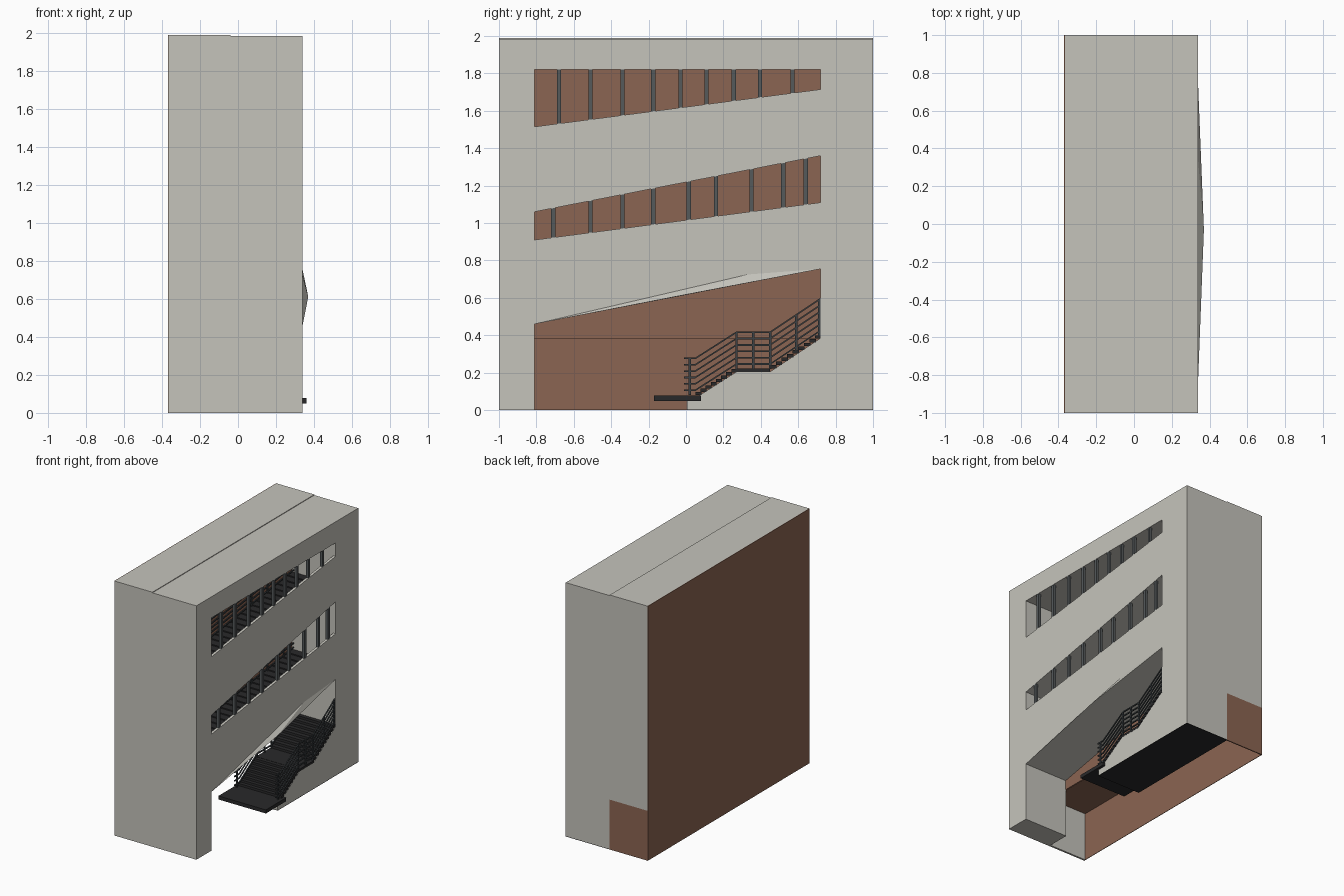
import bpy, bmesh

if "Cube" in bpy.data.objects:
    bpy.data.objects.remove(bpy.data.objects["Cube"])


def material(name, r, g, b):
    m = bpy.data.materials.new(name)
    m.diffuse_color = (r, g, b, 1)
    m.use_nodes = True
    m.node_tree.nodes["Principled BSDF"].inputs["Base Color"].default_value = m.diffuse_color
    return m


GREY = material("pale_concrete", 0.56, 0.55, 0.50)
BROWN = material("brown_plaster", 0.26, 0.13, 0.085)
RAIL = material("rail_steel", 0.045, 0.053, 0.058)
TREAD = material("dark_tread", 0.022, 0.022, 0.023)
MULLION = material("mullion_grey", 0.09, 0.10, 0.105)


def prisms(name, parts, mat):
    """Each part is (yz polygon, x0, x1), extruded along x into one object."""
    bm = bmesh.new()
    for poly, x0, x1 in parts:
        a = [bm.verts.new((x0, y, z)) for y, z in poly]
        b = [bm.verts.new((x1, y, z)) for y, z in poly]
        bm.faces.new(a)
        bm.faces.new(b[::-1])
        n = len(poly)
        for i in range(n):
            j = (i + 1) % n
            bm.faces.new((a[j], a[i], b[i], b[j]))
    bmesh.ops.recalc_face_normals(bm, faces=bm.faces)
    me = bpy.data.meshes.new(name)
    bm.to_mesh(me)
    bm.free()
    me.materials.append(mat)
    ob = bpy.data.objects.new(name, me)
    bpy.context.collection.objects.link(ob)
    return ob


def rect(y0, y1, z0, z1):
    return [(y0, z0), (y1, z0), (y1, z1), (y0, z1)]


def strip(path, lift, t):
    """Band of height t that follows a path."""
    return ([(y, z + lift) for y, z in path] +
            [(y, z + lift + t) for y, z in reversed(path)])


XF, XM, XB = 0.34, -0.04, -0.37      # front face, partition, back face
Y0, Y1 = -0.81, 0.72                 # window ends


def lerp(line, y):
    return line[0] + (line[1] - line[0]) * (y - Y0) / (Y1 - Y0)


def band(lo, hi):
    return [(Y0, lo[0]), (Y1, lo[1]), (Y1, hi[1]), (Y0, hi[0])]


HEADS = [(0.46, 0.755), (1.06, 1.36), (1.82, 1.82)]   # opening tops
SILLS = [(0.91, 1.11), (1.515, 1.715)]                # upper opening bottoms
FLOORS = [(a - 0.23, b - 0.23) for a, b in SILLS]     # upper stair undersides
STAIR = [(0.05, 0.08), (0.27, 0.22), (0.45, 0.22), (Y1, 0.40)]

# front half: piers, roof band, sloped bands and mass below the first flight
parts = [(rect(-1, Y0, 0, 1.985), XM, XF),
         (rect(Y1, 1, 0.004, 1.985), XM, XF),
         (rect(Y0, Y1, 1.82, 1.985), XM, XF)]
for k in range(2):
    parts.append((band(HEADS[k], SILLS[k]), XF - 0.02, XF))
    parts.append((band(HEADS[k], FLOORS[k]), XM, XF - 0.02))
parts.append(([(0.005, 0.004), (Y1, 0.004), (Y1, 0.385), (0.45, 0.205),
               (0.27, 0.205), (0.05, 0.065), (0.005, 0.06)], XM, XF))
prisms("front_walls", parts, GREY)
prisms("dark_base", [(rect(0.005, 1, 0, 0.004), XM, XF)], TREAD)

# rear half: upper mass, open passage below
prisms("rear_mass", [(rect(-1, 1, 0.39, 1.99), XB + 0.004, XM),
                     (rect(-1, -0.985, 0, 0.39), XB + 0.004, XM)], GREY)
prisms("brown_back_wall", [(rect(-1, 1, 0, 1.99), XB, XB + 0.004)], BROWN)
prisms("brown_end_wall", [(rect(0.992, 1, 0, 0.39), XB + 0.004, XM)], BROWN)
prisms("passage_ceiling", [(rect(-0.985, 0.992, 0.383, 0.39), XB + 0.004, XM)], BROWN)
prisms("brown_partition", [(band((0.385, 0.39), HEADS[0]), XM, XM + 0.005)] +
       [(band(FLOORS[k], HEADS[k + 1]), XM, XM + 0.005) for k in range(2)], BROWN)

# slight bulge above the lowest opening
bm = bmesh.new()
v = [bm.verts.new(p) for p in ((XF, Y0, 0.46), (0.37, -0.03, 0.612),
                               (XF, Y1, 0.755), (XF, 0.33, 0.725))]
for f in ((0, 1, 3), (1, 2, 3), (0, 2, 1), (0, 3, 2)):
    bm.faces.new([v[i] for i in f])
bmesh.ops.recalc_face_normals(bm, faces=bm.faces)
me = bpy.data.meshes.new("head_bulge")
bm.to_mesh(me)
bm.free()
me.materials.append(GREY)
bpy.context.collection.objects.link(bpy.data.objects.new("head_bulge", me))

# window mullions
MULLIONS = [(-0.71, -0.51, -0.34, -0.175, 0.015, 0.16, 0.35, 0.52, 0.64),
            (-0.68, -0.51, -0.34, -0.175, -0.03, 0.11, 0.255, 0.395, 0.57)]
parts = []
for k, ys in enumerate(MULLIONS):
    for y in ys:
        a, b = y - 0.011, y + 0.011
        parts.append(([(a, lerp(SILLS[k], a)), (b, lerp(SILLS[k], b)),
                       (b, lerp(HEADS[k + 1], b)), (a, lerp(HEADS[k + 1], a))],
                      XF - 0.022, XF - 0.001))
prisms("window_mullions", parts, MULLION)

# stair treads
prisms("entry_platform", [(rect(-0.17, 0.08, 0.05, 0.078), -0.05, 0.36)], TREAD)


def steps(p, q, n, x0, x1):
    dy, dz = (q[0] - p[0]) / n, (q[1] - p[1]) / n
    return [(rect(p[0] + i * dy, p[0] + (i + 1.15) * dy if i < n - 1 else q[0],
                  p[1] + (i + 1) * dz - 0.018, p[1] + (i + 1) * dz), x0, x1)
            for i in range(n)]


parts = steps(STAIR[0], STAIR[1], 8, XM + 0.006, XF + 0.001)
parts += steps(STAIR[2], STAIR[3], 9, XM + 0.006, XF + 0.001)
parts.append((rect(0.27, 0.45, 0.204, 0.222), XM + 0.006, XF + 0.001))
prisms("first_flight_treads", parts, TREAD)
for k, f in enumerate(FLOORS):
    prisms("upper_flight_treads_%d" % (k + 1),
           steps((Y0, f[0] + 0.005), (Y1, f[1] + 0.01), 24, XM + 0.006, XF - 0.021), TREAD)


# railings: six bars following the flight, with posts
def railing(name, path, posts, xs, zfun):
    parts = []
    for x in xs:
        for i in range(6):
            parts.append((strip(path, 0.022 + i * 0.034, 0.009), x, x + 0.008))
        for y in posts:
            z = zfun(y)
            parts.append((rect(y - 0.006, y + 0.006, z, z + 0.198), x, x + 0.008))
    prisms(name, parts, RAIL)


def stair_z(y):
    for (a, za), (b, zb) in zip(STAIR, STAIR[1:]):
        if a <= y <= b:
            return za + (zb - za) * (y - a) / (b - a)
    return 0.08


railing("first_flight_railing", [(-0.01, 0.08)] + STAIR,
        (0.02, 0.27, 0.36, 0.45, 0.59, 0.713), (XM + 0.012, XF - 0.012), stair_z)
for k, f in enumerate(FLOORS):
    railing("upper_flight_railing_%d" % (k + 1), [(Y0, f[0]), (Y1, f[1])],
            [Y0 + 0.01 + i * 0.2 for i in range(8)], (XM + 0.012, XF - 0.04),
            lambda y, f=f: lerp(f, y))
